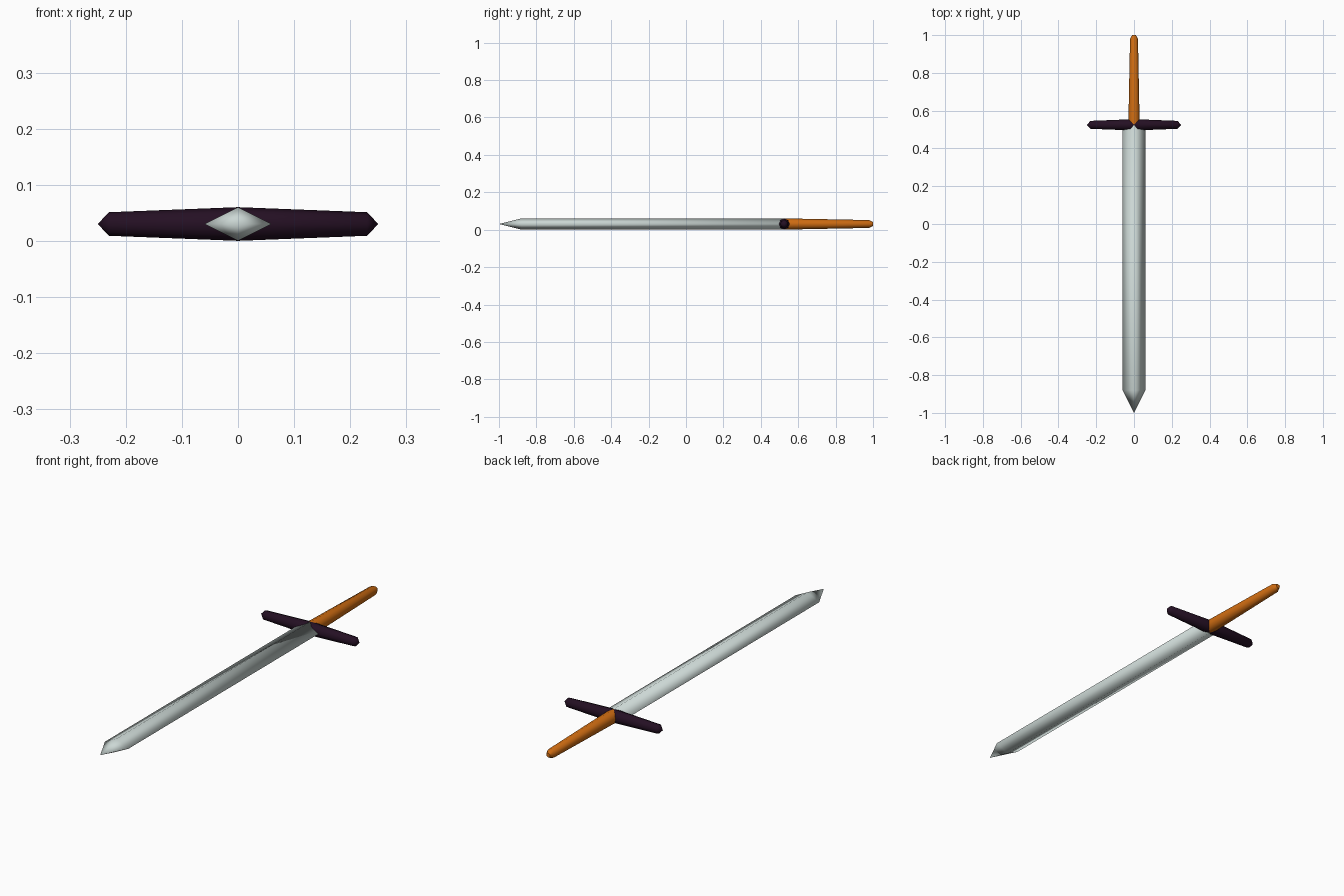
import bpy, bmesh, math
from mathutils import Vector

if "Cube" in bpy.data.objects:
    bpy.data.objects.remove(bpy.data.objects["Cube"])

Z = 0.0305      # height of the sword's axis
GUARD_Y = 0.525  # where blade, guard and handle meet


def material(name, rgb):
    m = bpy.data.materials.new(name)
    m.diffuse_color = (*rgb, 1)
    m.use_nodes = True
    m.node_tree.nodes["Principled BSDF"].inputs["Base Color"].default_value = m.diffuse_color
    return m


def bar(name, mat, axis, sides, rings, smooth_angle):
    """Loft along an axis; rings are (position, half_width, half_height)."""
    bm = bmesh.new()
    loops = []
    for pos, w, h in rings:
        loop = []
        for i in range(sides if w else 1):
            a = 2 * math.pi * i / sides
            u, v = w * math.cos(a), h * math.sin(a)
            co = (u, pos, Z + v) if axis == 'Y' else (pos, GUARD_Y + u, Z + v)
            loop.append(bm.verts.new(Vector(co)))
        loops.append(loop)
    for a, b in zip(loops, loops[1:]):
        for i in range(sides):
            j = (i + 1) % sides
            quad = [a[i % len(a)], a[j % len(a)], b[j % len(b)], b[i % len(b)]]
            bm.faces.new(list(dict.fromkeys(quad)))
    for loop in (loops[0], loops[-1]):
        if len(loop) > 2:
            bm.faces.new(loop)
    bmesh.ops.recalc_face_normals(bm, faces=bm.faces)
    mesh = bpy.data.meshes.new(name)
    bm.to_mesh(mesh)
    bm.free()
    mesh.materials.append(mat)
    ob = bpy.data.objects.new(name, mesh)
    bpy.context.collection.objects.link(ob)
    bpy.ops.object.select_all(action='DESELECT')
    ob.select_set(True)
    bpy.context.view_layer.objects.active = ob
    bpy.ops.object.shade_smooth_by_angle(angle=math.radians(smooth_angle))
    return ob


steel = material("pale steel", (0.60, 0.68, 0.66))
orange = material("orange grip", (0.62, 0.15, 0.006))
purple = material("dark purple", (0.018, 0.005, 0.017))

# Diamond-section blade with a pointed tip
bar("blade", steel, 'Y', 4,
    [(-1, 0, 0), (-0.88, 0.06, 0.03), (GUARD_Y, 0.06, 0.03)], 130)

# Crossguard, thickest in the middle with pointed ends
bar("crossguard", purple, 'X', 8,
    [(-0.25, 0, 0), (-0.23, 0.021, 0.021), (0, 0.03, 0.03),
     (0.23, 0.021, 0.021), (0.25, 0, 0)], 50)

# Tapered handle
bar("handle", orange, 'Y', 8,
    [(GUARD_Y, 0.03, 0.03), (0.98, 0.021, 0.021), (1.0, 0.01, 0.01)], 50)
